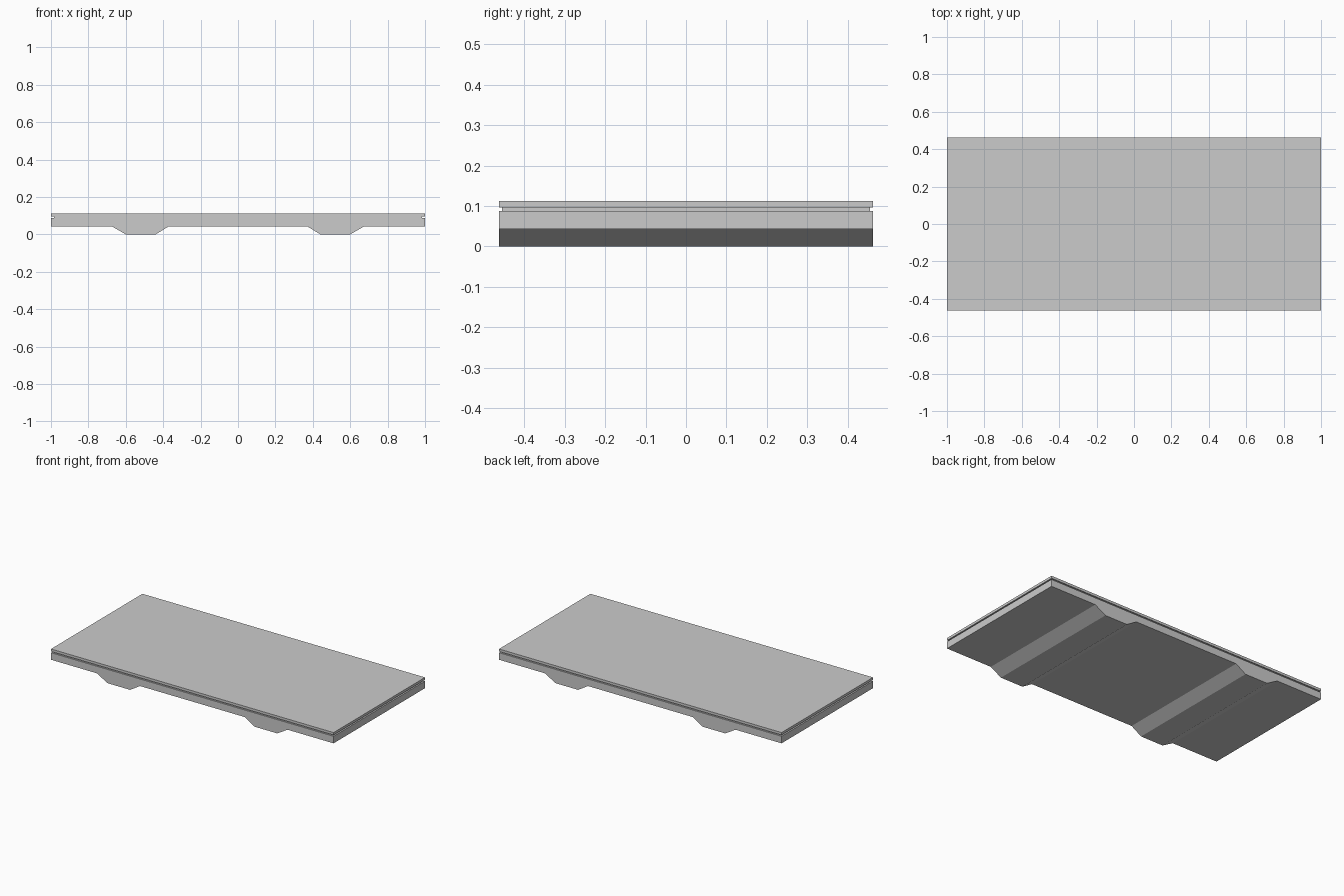
import bpy, bmesh
from mathutils import Vector

if "Cube" in bpy.data.objects:
    bpy.data.objects.remove(bpy.data.objects["Cube"])

HALF_Y = 0.462
Z_RIB, Z_GROOVE_LOW, Z_GROOVE_HIGH, Z_TOP = 0.043, 0.088, 0.096, 0.112
INSET = 0.984

# Front profile: slab underside with two mirrored trapezoid ribs
half = [(0.37, Z_RIB), (0.44, 0), (0.60, 0), (0.675, Z_RIB), (1, Z_RIB), (1, Z_GROOVE_LOW)]
profile = half + [(-x, z) for x, z in reversed(half)]

bm = bmesh.new()
front = bm.faces.new([bm.verts.new((x, -HALF_Y, z)) for x, z in profile])
back = bmesh.ops.extrude_face_region(bm, geom=[front], use_keep_orig=True)
bmesh.ops.translate(bm, vec=(0, 2 * HALF_Y, 0),
                    verts=[g for g in back["geom"] if isinstance(g, bmesh.types.BMVert)])
bmesh.ops.recalc_face_normals(bm, faces=bm.faces)
top = next(f for f in bm.faces
           if all(abs(v.co.z - Z_GROOVE_LOW) < 1e-5 for v in f.verts))


def step(face, scale, z):
    """Extrude a level face, scaling it about the centre and moving it to height z."""
    new = bmesh.ops.extrude_discrete_faces(bm, faces=[face])["faces"][0]
    for v in new.verts:
        v.co = Vector((v.co.x * scale, v.co.y * scale, z))
    return new


# Edge groove running round all four sides, then the upper plate
for scale, z in ((INSET, Z_GROOVE_LOW), (1, Z_GROOVE_HIGH),
                 (1 / INSET, Z_GROOVE_HIGH), (1, Z_TOP)):
    top = step(top, scale, z)

bmesh.ops.recalc_face_normals(bm, faces=bm.faces)
mesh = bpy.data.meshes.new("ribbed_slab")
bm.to_mesh(mesh)
bm.free()
bpy.context.collection.objects.link(bpy.data.objects.new("ribbed_slab", mesh))
